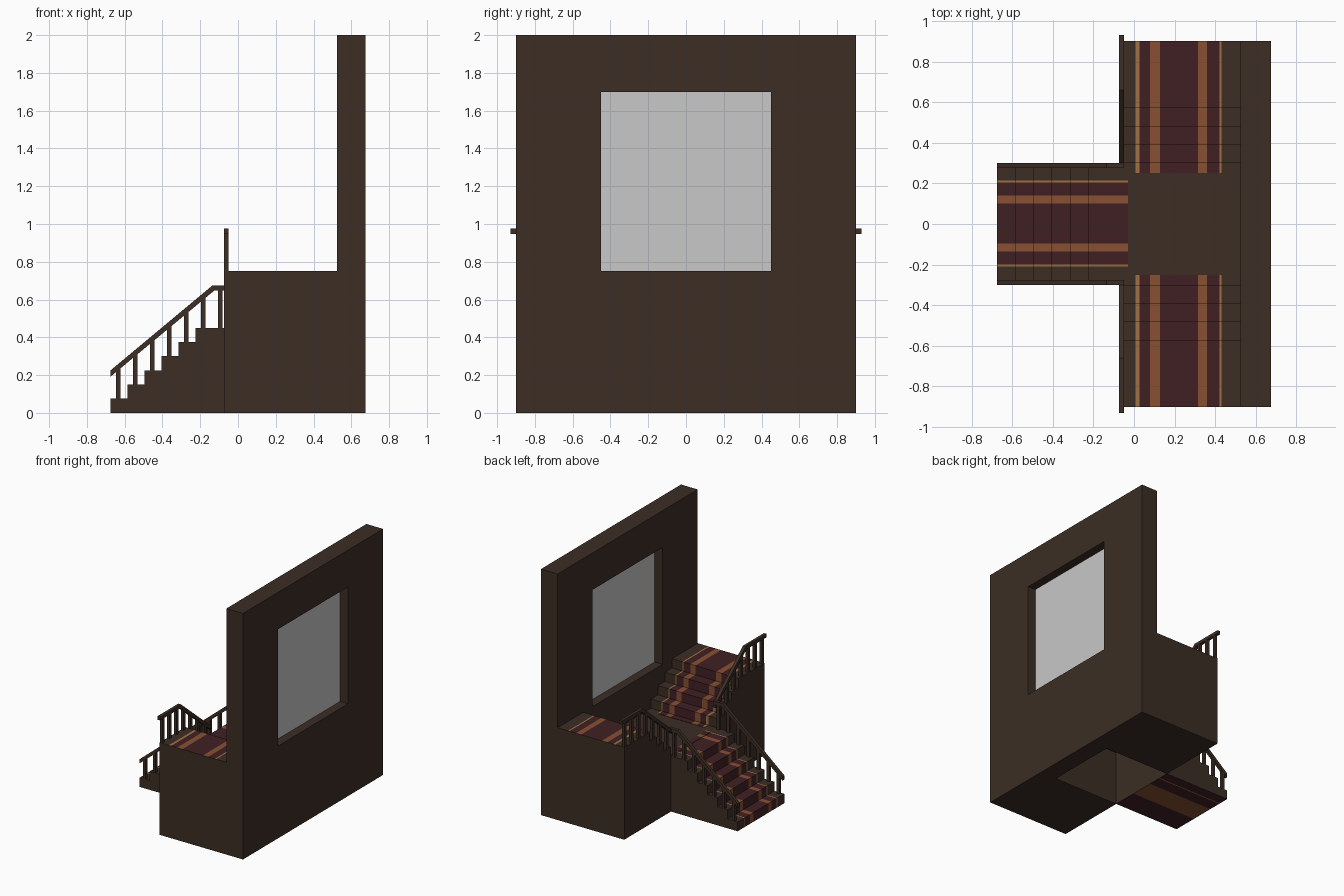
import bpy, bmesh

if "Cube" in bpy.data.objects:
    bpy.data.objects.remove(bpy.data.objects["Cube"])


def material(name, rgb):
    m = bpy.data.materials.new(name)
    m.diffuse_color = (*rgb, 1)
    m.use_nodes = True
    m.node_tree.nodes["Principled BSDF"].inputs["Base Color"].default_value = m.diffuse_color
    return m


MATS = [material("dark_wood", (0.045, 0.027, 0.018)),
        material("carpet_red", (0.051, 0.0144, 0.0176)),
        material("carpet_orange", (0.246, 0.08, 0.032)),
        material("carpet_gold", (0.35, 0.165, 0.055)),
        material("window_glass", (0.58, 0.58, 0.58))]
WOOD, RED, ORANGE, GOLD, GLASS = range(5)


def finish(name, bm):
    bmesh.ops.recalc_face_normals(bm, faces=bm.faces)
    me = bpy.data.meshes.new(name)
    bm.to_mesh(me)
    bm.free()
    for m in MATS:
        me.materials.append(m)
    ob = bpy.data.objects.new(name, me)
    bpy.context.collection.objects.link(ob)
    return ob


def prism(bm, profile, cuts, place, rule=lambda edge, mid: WOOD):
    """Extrude a (run, height) profile through the given cuts across its width."""
    rings = [[bm.verts.new(place(a, h, c)) for a, h in profile] for c in cuts]
    n = len(profile)
    for k in range(len(cuts) - 1):
        for i in range(n):
            j = (i + 1) % n
            f = bm.faces.new((rings[k][i], rings[k][j], rings[k + 1][j], rings[k + 1][i]))
            f.material_index = rule(i, (cuts[k] + cuts[k + 1]) / 2)
    bm.faces.new(rings[0])
    bm.faces.new(rings[-1])


def along_x(a, h, c):
    return (a, c, h)


def along_y(s):
    return lambda a, h, c: (c, s * a, h)


def stripe(bands, v):
    return next((m for lo, hi, m in bands if lo < v < hi), WOOD)


def cuts_for(bands, lo, hi):
    return sorted({lo, hi, *(b[0] for b in bands), *(b[1] for b in bands)})


def box(bm, lo, hi):
    prism(bm, [(lo[0], lo[2]), (hi[0], lo[2]), (hi[0], hi[2]), (lo[0], hi[2])],
          [lo[1], hi[1]], along_x)


def plates(name, bands, a0, a1, place):
    """Thin carpet ends lying on the landing."""
    bm = bmesh.new()
    for lo, hi, m in bands:
        prism(bm, [(a0, 0.4505), (a1, 0.4505), (a1, 0.453), (a0, 0.453)],
              [lo, hi], place, lambda e, c, m=m: m)
        for f in bm.faces:
            if f.material_index == WOOD:
                f.material_index = m
    finish(name, bm)


# carpet bands across each flight
LOWER = [(-0.21, -0.2, GOLD), (-0.2, -0.135, RED), (-0.135, -0.095, ORANGE),
         (-0.095, 0.1, RED), (0.1, 0.14, ORANGE), (0.14, 0.205, RED), (0.205, 0.215, GOLD)]
UPPER = [(0.008, 0.028, GOLD), (0.028, 0.08, RED), (0.08, 0.128, ORANGE),
         (0.128, 0.315, RED), (0.315, 0.36, ORANGE), (0.36, 0.42, RED), (0.42, 0.432, GOLD)]
UNDER = [(-0.3, -0.095, RED), (-0.095, 0.1, ORANGE), (0.1, 0.205, RED),
         (0.205, 0.215, GOLD), (0.215, 0.3, RED)]
RISE, RUN = 0.075, 0.09

# lower flight
prof = [(-0.675, 0)]
for i in range(6):
    x = -0.675 + RUN * i
    prof += [(x, RISE * (i + 1)), (x + RUN if i < 5 else -0.075, RISE * (i + 1))]
prof.append((-0.075, 0))
last = len(prof) - 1
bm = bmesh.new()
prism(bm, prof, cuts_for(LOWER, -0.3, 0.3), along_x,
      lambda e, c: stripe(UNDER, c) if e == last else WOOD if e == last - 1 else stripe(LOWER, c))
finish("lower_flight", bm)
plates("lower_carpet_end", LOWER, -0.075, -0.03, along_x)

# landing, open underneath
bm = bmesh.new()
bm.faces.new([bm.verts.new(p) for p in ((-0.075, -0.3, 0.45), (0.525, -0.3, 0.45),
                                        (0.525, 0.3, 0.45), (-0.075, 0.3, 0.45))])
finish("landing", bm)

# upper flights and top landings on both sides
prof = [(0.3, 0), (0.3, 0.45)]
for i in range(4):
    y = 0.3 + RUN * i
    prof += [(y, 0.45 + RISE * (i + 1)), (y + RUN if i < 3 else 0.9, 0.45 + RISE * (i + 1))]
prof.append((0.9, 0))
end = len(prof) - 2
for s, side in ((-1, "front"), (1, "back")):
    bm = bmesh.new()
    prism(bm, prof, cuts_for(UPPER, -0.075, 0.525), along_y(s),
          lambda e, c: stripe(UPPER, c) if 0 < e < end else WOOD)
    finish(side + "_upper_flight", bm)
    plates(side + "_carpet_end", UPPER, 0.25, 0.3, along_y(s))

    # handrails with balusters
    bm = bmesh.new()
    rail = [(-0.675, 0.225), (-0.135, 0.675), (-0.05, 0.675),
            (-0.05, 0.648), (-0.125, 0.648), (-0.675, 0.192)]
    prism(bm, rail, [s * 0.275, s * 0.3], along_x)
    for i in range(7):
        x = -0.635 + RUN * i
        y0, y1 = sorted((s * 0.276, s * 0.299))
        top = min(0.66, 0.21 + (x + 0.675) / 1.2)
        box(bm, (x - 0.012, y0, RISE * min(i + 1, 6)), (x + 0.012, y1, top))
    finish(side + "_lower_railing", bm)

    bm = bmesh.new()
    rail = [(0.275, 0.654), (0.3, 0.675), (0.66, 0.975), (0.93, 0.975),
            (0.93, 0.948), (0.67, 0.948), (0.275, 0.621)]
    prism(bm, rail, [-0.075, -0.05], along_y(s))
    for i in range(7):
        y = 0.345 + RUN * i
        y0, y1 = sorted((s * (y - 0.012), s * (y + 0.012)))
        top = min(0.96, 0.66 + (y - 0.3) / 1.2)
        box(bm, (-0.074, y0, 0.45 + RISE * min(i + 1, 4)), (-0.051, y1, top))
    finish(side + "_upper_railing", bm)

# wall with a window opening
bm = bmesh.new()
outer = [(-0.9, 0), (0.9, 0), (0.9, 2), (-0.9, 2)]
inner = [(-0.45, 0.75), (0.45, 0.75), (0.45, 1.7), (-0.45, 1.7)]
o, n = ([[bm.verts.new((x, y, z)) for y, z in loop] for x in (0.525, 0.675)]
        for loop in (outer, inner))
for i in range(4):
    j = (i + 1) % 4
    for k in (0, 1):
        bm.faces.new((o[k][i], o[k][j], n[k][j], n[k][i]))
    bm.faces.new((o[0][i], o[0][j], o[1][j], o[1][i]))
    bm.faces.new((n[0][i], n[0][j], n[1][j], n[1][i]))
finish("wall", bm)

# window pane
bm = bmesh.new()
box(bm, (0.597, -0.45, 0.75), (0.603, 0.45, 1.7))
for f in bm.faces:
    f.material_index = GLASS
finish("window_pane", bm)
